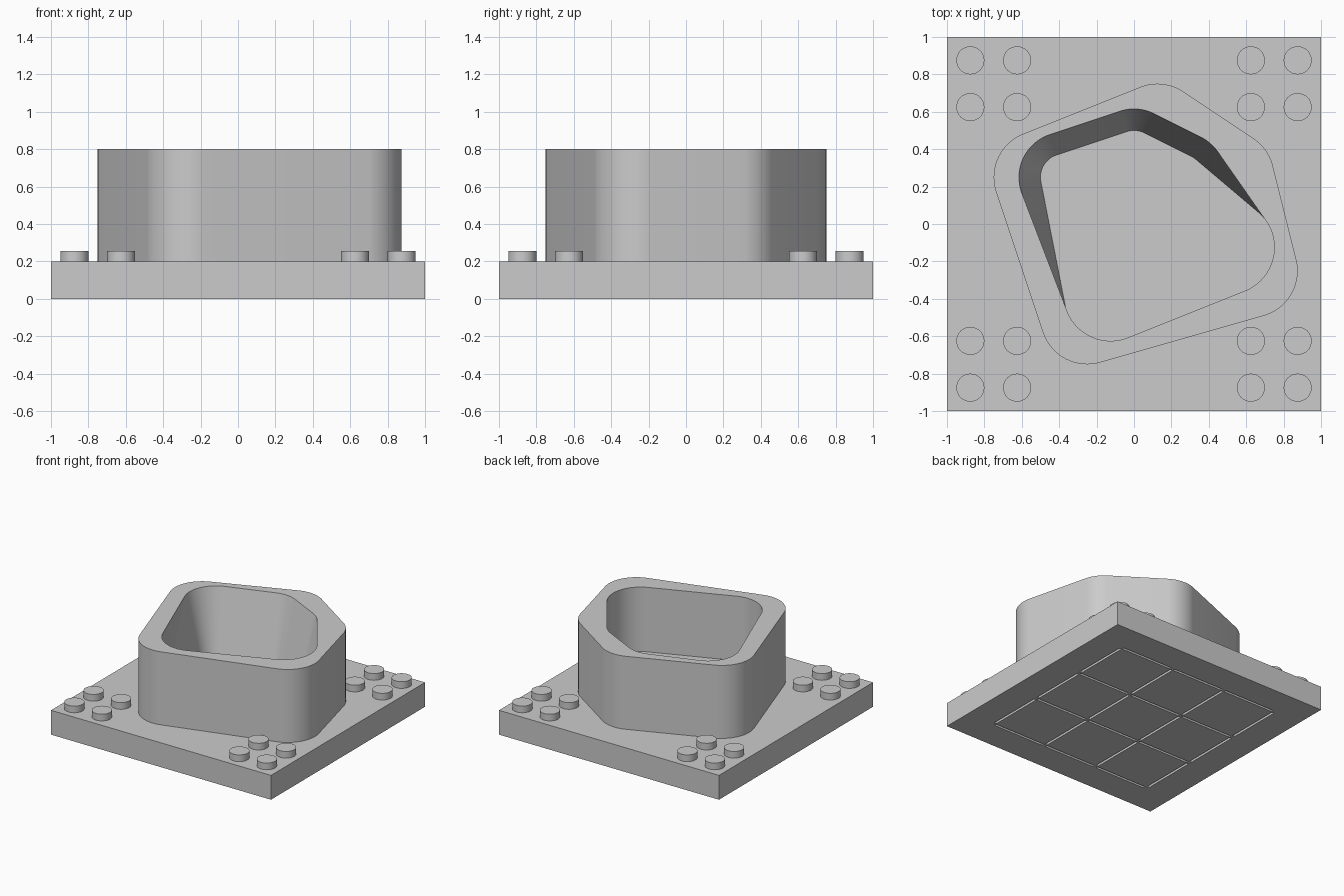
import bpy, bmesh, math
from mathutils import Vector, Matrix

cube = bpy.data.objects.get("Cube")
if cube:
    bpy.data.objects.remove(cube, do_unlink=True)

grey = bpy.data.materials.new("light_grey")
grey.use_nodes = True
grey.diffuse_color = (0.6, 0.6, 0.6, 1)
grey.node_tree.nodes["Principled BSDF"].inputs["Base Color"].default_value = (0.6, 0.6, 0.6, 1)

BASE_TOP, FLOOR, RIM = 0.2, 0.27, 0.8
STEPS = 144


def finish(name, bm, smooth=False):
    bmesh.ops.recalc_face_normals(bm, faces=bm.faces)
    mesh = bpy.data.meshes.new(name)
    bm.to_mesh(mesh)
    bm.free()
    mesh.materials.append(grey)
    obj = bpy.data.objects.new(name, mesh)
    bpy.context.collection.objects.link(obj)
    if smooth:
        bpy.ops.object.select_all(action='DESELECT')
        obj.select_set(True)
        bpy.context.view_layer.objects.active = obj
        bpy.ops.object.shade_smooth_by_angle(angle=math.radians(30))
    return obj


def add_box(bm, centre, size):
    matrix = Matrix.Translation(centre) @ Matrix.Diagonal((*size, 1))
    bmesh.ops.create_cube(bm, size=1, matrix=matrix)


def belt(bm, discs, z):
    """Ring of vertices wrapped tightly round a set of discs (x, y, radius)."""
    ring = []
    for i in range(STEPS):
        a = 2 * math.pi * i / STEPS
        n = Vector((math.cos(a), math.sin(a)))
        x, y, r = max(discs, key=lambda d: d[0] * n.x + d[1] * n.y + d[2])
        ring.append(bm.verts.new((x + r * n.x, y + r * n.y, z)))
    return ring


def bridge(bm, lower, upper):
    for i in range(STEPS):
        j = (i + 1) % STEPS
        bm.faces.new((lower[i], lower[j], upper[j], upper[i]))


# Square base
bm = bmesh.new()
add_box(bm, (0, 0, BASE_TOP / 2), (2, 2, BASE_TOP))
base = finish("base", bm)

# Thin slots under the base, outlining a three by three grid
bm = bmesh.new()
for line in (-0.75, -0.25, 0.25, 0.75):
    for middle in (-0.5, 0, 0.5):
        add_box(bm, (line, middle, 0), (0.02, 0.47, 0.06))
        add_box(bm, (middle, line, 0), (0.47, 0.02, 0.06))
slots = finish("slot_cutter", bm)
slots.hide_render = True
slots.hide_viewport = True
cut = base.modifiers.new("slots", 'BOOLEAN')
cut.operation = 'DIFFERENCE'
cut.solver = 'EXACT'
cut.object = slots

# Hollow wall: straight outside, inside tapered towards the back left
outer = [(-0.5, 0.25), (0.125, 0.5), (0.5, 0.25), (0.625, -0.25), (-0.25, -0.5)]
back = [(-0.375, 0.25), (0, 0.375), (0.25, 0.25)]
front = [(0.5, -0.125), (-0.125, -0.375)]


def inner(back_radius):
    return [(*p, back_radius) for p in back] + [(*p, 0.25) for p in front]


bm = bmesh.new()
foot = belt(bm, [(*p, 0.25) for p in outer], BASE_TOP)
edge = belt(bm, [(*p, 0.25) for p in outer], RIM)
mouth = belt(bm, inner(0.24), RIM)
floor = belt(bm, inner(0.125), FLOOR)
for lower, upper in ((foot, edge), (edge, mouth), (mouth, floor)):
    bridge(bm, lower, upper)
bm.faces.new(floor)
bm.faces.new(foot)
finish("hollow_wall", bm, smooth=True)

# Four round studs at each corner
bm = bmesh.new()
spots = (-0.875, -0.625, 0.625, 0.875)
for x in spots:
    for y in spots:
        bmesh.ops.create_cone(bm, cap_ends=True, segments=32, radius1=0.075, radius2=0.075,
                              depth=0.055, matrix=Matrix.Translation((x, y, BASE_TOP + 0.0275)))
finish("corner_studs", bm, smooth=True)
